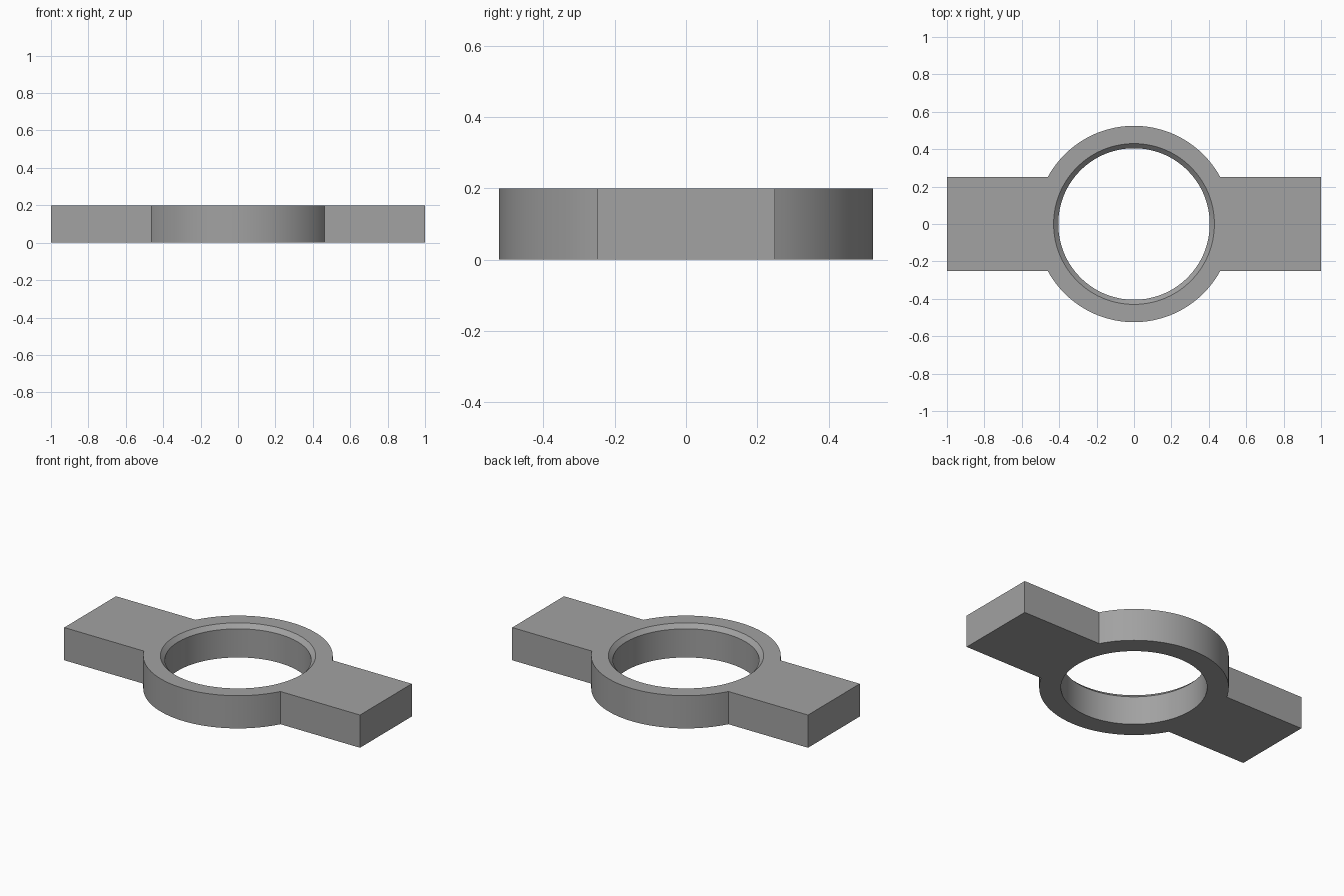
import bpy, bmesh, math

if "Cube" in bpy.data.objects:
    bpy.data.objects.remove(bpy.data.objects["Cube"])

RING_R, HOLE_R, CHAMFER, HEIGHT = 0.525, 0.405, 0.025, 0.2
ARM_X, ARM_Y = 1.0, 0.25

grey = bpy.data.materials.new("mid grey")
grey.diffuse_color = (0.36, 0.36, 0.36, 1)
grey.use_nodes = True
grey.node_tree.nodes["Principled BSDF"].inputs["Base Color"].default_value = grey.diffuse_color


def outline_radius(a):
    """Distance to the outline: a disc joined with a straight bar."""
    c, s = max(abs(math.cos(a)), 1e-9), max(abs(math.sin(a)), 1e-9)
    return max(RING_R, min(ARM_X / c, ARM_Y / s))


# Angles around the hole, with exact arm end corners and arm-to-ring joints
corner = math.atan2(ARM_Y, ARM_X)
joint = math.asin(ARM_Y / RING_R)


def span(a, b, n):
    return [a + (b - a) * i / n for i in range(n)]


quarter = span(0, corner, 5) + span(corner, joint, 5) + span(joint, math.pi / 2, 20)
half = quarter + [math.pi / 2] + [math.pi - a for a in reversed(quarter[1:])]
angles = half + [a + math.pi for a in half]

# Sweep the cross-section: outer wall, top, chamfer, hole wall, underside
bm = bmesh.new()
loops = []
for a in angles:
    r = outline_radius(a)
    section = [(r, 0), (r, HEIGHT), (HOLE_R + CHAMFER, HEIGHT),
               (HOLE_R, HEIGHT - CHAMFER), (HOLE_R, 0)]
    loops.append([bm.verts.new((d * math.cos(a), d * math.sin(a), z)) for d, z in section])
for i, cur in enumerate(loops):
    nxt = loops[(i + 1) % len(loops)]
    for k in range(5):
        m = (k + 1) % 5
        bm.faces.new((cur[k], nxt[k], nxt[m], cur[m]))
bmesh.ops.recalc_face_normals(bm, faces=bm.faces)

mesh = bpy.data.meshes.new("ring_with_arms")
bm.to_mesh(mesh)
bm.free()
mesh.materials.append(grey)
body = bpy.data.objects.new("ring_with_arms", mesh)
bpy.context.collection.objects.link(body)

# Smooth round walls, sharp rims
bpy.context.view_layer.objects.active = body
body.select_set(True)
bpy.ops.object.shade_smooth_by_angle(angle=math.radians(25))
